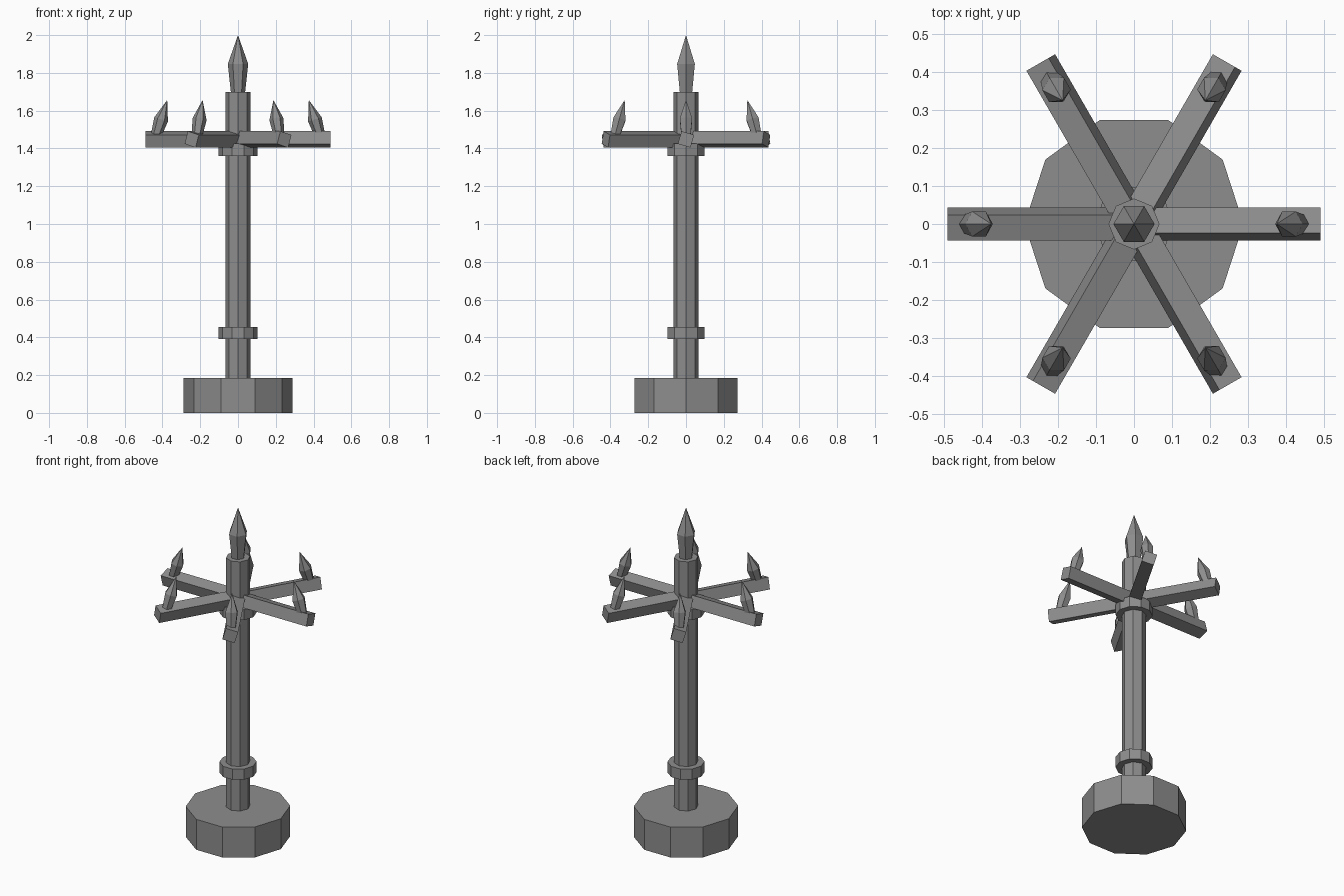
import bpy, bmesh, math
from mathutils import Matrix

if "Cube" in bpy.data.objects:
    bpy.data.objects.remove(bpy.data.objects["Cube"])

metal = bpy.data.materials.new("dull grey metal")
metal.diffuse_color = (0.27, 0.27, 0.27, 1)
metal.use_nodes = True
metal.node_tree.nodes["Principled BSDF"].inputs["Base Color"].default_value = metal.diffuse_color


def add_object(name, bm, matrix=Matrix()):
    bmesh.ops.recalc_face_normals(bm, faces=bm.faces)
    mesh = bpy.data.meshes.new(name)
    bm.to_mesh(mesh)
    bm.free()
    mesh.materials.append(metal)
    mesh.transform(matrix)
    obj = bpy.data.objects.new(name, mesh)
    bpy.context.collection.objects.link(obj)
    return obj


def lathe(name, sides, profile, matrix=Matrix()):
    """Stack of polygon rings (radius, z); radius 0 makes a tip."""
    bm = bmesh.new()
    rings = []
    for r, z in profile:
        n = sides if r > 0 else 1
        rings.append([bm.verts.new((r * math.cos(math.tau * i / sides),
                                    r * math.sin(math.tau * i / sides), z)) for i in range(n)])
    for a, b in zip(rings, rings[1:]):
        for i in range(sides):
            j = (i + 1) % sides
            if len(b) == 1:
                bm.faces.new((a[i], a[j], b[0]))
            else:
                bm.faces.new((a[i], a[j], b[j], b[i]))
    for ring in (rings[0], rings[-1]):
        if len(ring) > 1:
            bm.faces.new(ring)
    return add_object(name, bm, matrix)


SPIKE = [(0.038, 0), (0.054, 0.147), (0, 0.30)]

# Base, pole, collars and top spike
lathe("base", 10, [(0.288, 0), (0.288, 0.185)])
lathe("pole", 8, [(0.067, 0.15), (0.067, 1.70)])
lathe("lower_collar", 10, [(0.102, 0.39), (0.102, 0.455)])
lathe("upper_collar", 10, [(0.102, 1.36), (0.102, 1.425)])
lathe("top_spike", 6, SPIKE, Matrix.Translation((0, 0, 1.70)))

# Six twisted arms, each with a spike leaning inwards
for k in range(6):
    turn = Matrix.Rotation(k * math.pi / 3, 4, 'Z')
    bm = bmesh.new()
    bmesh.ops.create_cube(bm, size=1, matrix=Matrix.Diagonal((0.49, 0.07, 0.07, 1)))
    add_object(f"arm_{k + 1}", bm, turn @ Matrix.Translation((0.245, 0, 1.448))
               @ Matrix.Rotation(math.radians(-16.5), 4, 'X'))
    lathe(f"arm_spike_{k + 1}", 6, SPIKE, turn @ Matrix.Translation((0.438, 0, 1.456))
          @ Matrix.Rotation(math.radians(-17.5), 4, 'Y') @ Matrix.Scale(0.7, 4))
